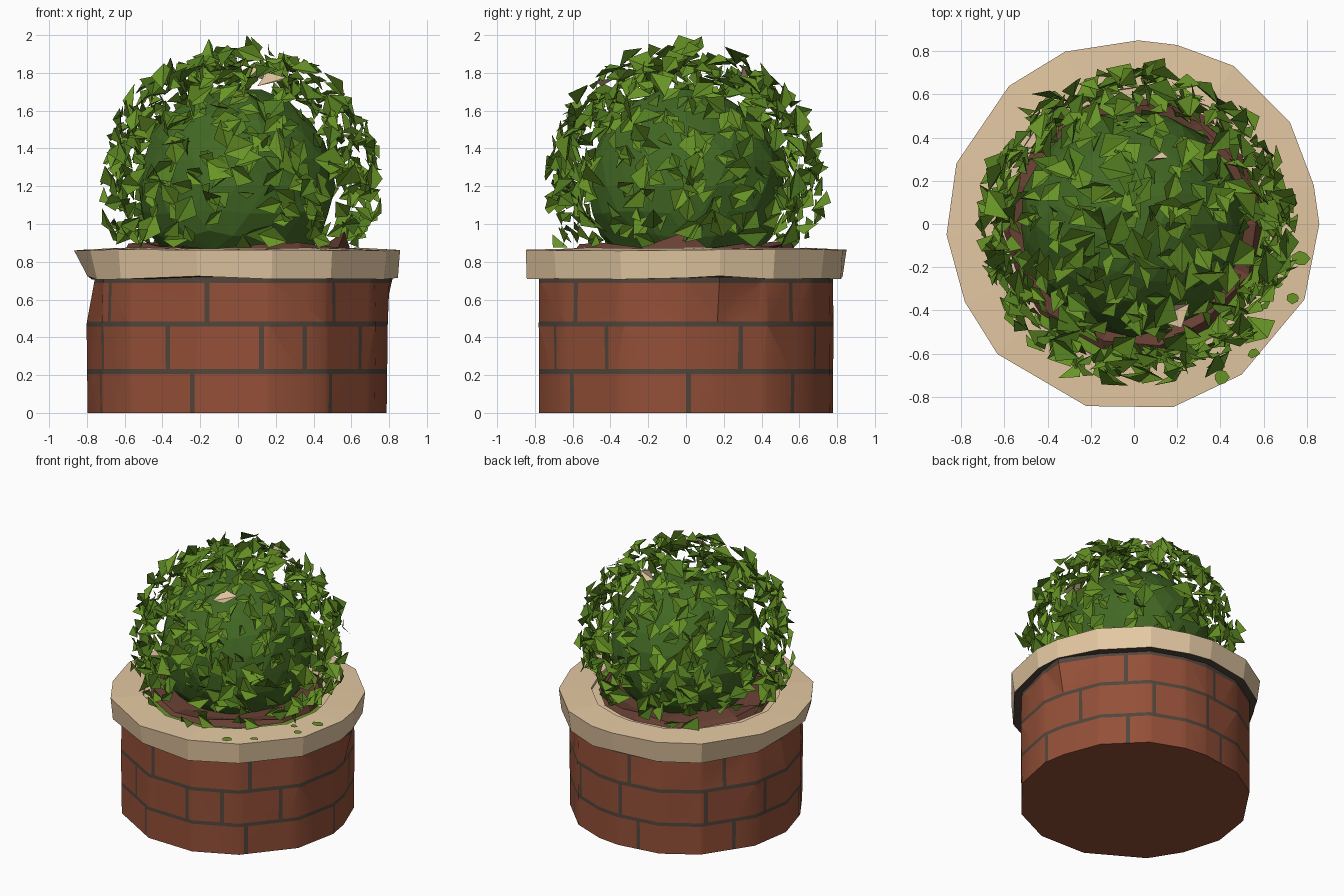
import bpy, bmesh, random
from math import sin, cos, pi, tau, radians
from mathutils import Vector

random.seed(7)
cube = bpy.data.objects.get("Cube")
if cube:
    bpy.data.objects.remove(cube)


def material(name, *srgb):
    mat = bpy.data.materials.new(name)
    col = [((c / 255 + 0.055) / 1.055) ** 2.4 for c in srgb] + [1.0]
    mat.diffuse_color = col
    mat.use_nodes = True
    bsdf = mat.node_tree.nodes["Principled BSDF"]
    bsdf.inputs["Base Color"].default_value = col
    bsdf.inputs["Roughness"].default_value = 0.9
    return mat


brick = material("brick red", 148, 80, 56)
mortar = material("dark mortar", 82, 70, 60)
stone = material("sandstone", 228, 200, 162)
earth = material("brown soil", 104, 64, 52)
core_green = material("deep green", 66, 104, 36)
leaf_green = material("leaf green", 104, 148, 38)
leaf_dark = material("dark leaf green", 82, 124, 32)


def finish(name, bm, mats, fix_normals=True, smooth=None):
    if fix_normals:
        bmesh.ops.recalc_face_normals(bm, faces=bm.faces)
    mesh = bpy.data.meshes.new(name)
    bm.to_mesh(mesh)
    bm.free()
    for m in mats:
        mesh.materials.append(m)
    if smooth:
        mesh.shade_smooth()
        mesh.set_sharp_from_angle(angle=radians(smooth))
    obj = bpy.data.objects.new(name, mesh)
    bpy.context.collection.objects.link(obj)
    return obj


def loft(rings, bottom=False, top=False, closed=False):
    """Skin a stack of equal-length point rings."""
    bm = bmesh.new()
    rows = [[bm.verts.new(p) for p in ring] for ring in rings]
    pairs = list(zip(rows, rows[1:]))
    if closed:
        pairs.append((rows[-1], rows[0]))
    n = len(rows[0])
    for k, (a, b) in enumerate(pairs):
        for i in range(n):
            j = (i + 1) % n
            bm.faces.new((a[i], a[j], b[j], b[i])).material_index = k
    if bottom:
        bm.faces.new(rows[0])
    if top:
        bm.faces.new(rows[-1])
    return bm


# Irregular hand-cut outline shared by the wall and its coping
OUTLINE = [(-.82, .28), (-.58, .64), (-.32, .80), (.02, .85), (.20, .83),
           (.46, .73), (.72, .47), (.83, .18), (.86, 0), (.79, -.35), (.50, -.70),
           (.18, -.85), (-.22, -.84), (-.63, -.60), (-.78, -.36), (-.87, -.05)]


def ring(scale, z, wobble=0.0, push={}):
    pts = []
    for i, (x, y) in enumerate(OUTLINE):
        s = scale * push.get(i, 1) + random.uniform(-wobble, wobble)
        pts.append(Vector((x * s, y * s, z + random.uniform(-wobble, wobble))))
    return pts


# Brick wall: a faceted drum, cut along the joints and painted by rule
wall = loft([ring(.915, 0), ring(.92, .47, .004),
             ring(.915, .72, 0, {7: 1.08, 8: 1.02, 15: .95, 0: .97})],
            bottom=True, top=True)
for f in wall.faces:
    f.material_index = 0
bmesh.ops.triangulate(wall, faces=wall.faces)

COURSES = [(0, .22, [-18, 39, 91, 137, 190, 240, 292]),
           (.22, .47, [-65, -29, 9, 27, 57, 112, 150, 180, 225, 258]),
           (.47, .70, [-12, 41, 136, 185, 235, 300])]
HALF = .013


def cut(co, no):
    bmesh.ops.bisect_plane(wall, geom=wall.verts[:] + wall.edges[:] + wall.faces[:],
                           plane_co=co, plane_no=no, dist=1e-5)


def joint_axes(deg):
    a = radians(deg)
    return Vector((sin(a), -cos(a), 0)), Vector((cos(a), sin(a), 0))


for low, high, joints in COURSES:
    for s in (-HALF, HALF):
        cut((0, 0, high + s), (0, 0, 1))
    for deg in joints:
        out, side = joint_axes(deg)
        for s in (-HALF, HALF):
            cut(side * s, side)
for f in wall.faces:
    c = f.calc_center_median()
    if abs(f.normal.z) > .8:
        continue
    for low, high, joints in COURSES:
        if abs(c.z - high) < HALF or c.z > .70:
            f.material_index = 1
        elif low < c.z < high:
            for deg in joints:
                out, side = joint_axes(deg)
                if c.dot(out) > 0 and abs(c.dot(side)) < HALF:
                    f.material_index = 1
finish("brick_wall", wall, [brick, mortar], smooth=32)

# Stone coping ring with a dark underside
coping = loft([ring(.80, .712), ring(.985, .715, .010, {15: .93, 0: .96, 14: .97}),
               ring(1, .862, .004), ring(.745, .872, .004), ring(.73, .79)], closed=True)
for f in coping.faces:
    f.material_index = 1 if f.material_index == 0 else 0
finish("stone_coping", coping, [stone, mortar])

# Crumpled soil mound, with a floor that is mossy towards the front
soil = loft([ring(.75, .856), ring(.69, .856, .004), ring(.66, .885, .02),
             ring(.54, .885, .025), ring(.2, .87)], top=True)
for f in soil.faces:
    c = f.calc_center_median()
    f.material_index = 0 if f.material_index else (1 if c.y < .5 * c.x - .1 else 2)
soil.verts.ensure_lookup_table()
soil.verts[2 * len(OUTLINE) + 8].co.z = .96
finish("soil", soil, [earth, leaf_green, stone])

# Moss spots on the coping
moss = bmesh.new()
for x, y, r in [(.55, -.60, .03), (.74, -.34, .035), (.77, -.16, .04),
                (.40, -.71, .04), (.66, -.28, .03)]:
    moss.faces.new([moss.verts.new((x + r * random.uniform(.6, 1.2) * cos(k * tau / 7),
                                    y + r * random.uniform(.5, 1) * sin(k * tau / 7), .879))
                    for k in range(7)])
finish("moss_spots", moss, [leaf_green])

# Faceted core of the bush
core = bmesh.new()
bmesh.ops.create_icosphere(core, subdivisions=3, radius=.52)
for v in core.verts:
    v.co *= random.uniform(.98, 1.02)
    v.co += Vector((-.01, 0, 1.2))
finish("bush_core", core, [core_green])

# Shell of folded leaves, spread evenly by the golden angle, thinner low down
leaves = bmesh.new()
CENTRE = Vector((.015, -.015, 1.22))
COUNT = 530
for i in range(COUNT):
    h = 1 - 1.47 * (i + .5) / COUNT
    if h < -.15 and random.random() < .3:
        continue
    a = i * pi * (3 - 5 ** .5) + random.uniform(-.2, .2)
    w = (1 - h * h) ** .5
    radial = Vector((w * cos(a), w * sin(a), h))
    pos = CENTRE + radial * random.uniform(.61, .73)
    jitter = Vector([random.uniform(-.8, .8) for _ in range(3)])
    normal = (radial + jitter).normalized()
    along = normal.cross(Vector([random.uniform(-1, 1) for _ in range(3)])).normalized()
    across = normal.cross(along)
    size = random.uniform(.045, .09)
    base, tip = pos - along * size, pos + along * size * 1.1
    left = pos + across * size * random.uniform(.5, 1) + normal * size * .4
    right = pos - across * size * random.uniform(.5, 1) + normal * size * .4
    vs = []
    for p in (base, left, tip, right):
        p.z = min(max(p.z, .875), 2.0)
        vs.append(leaves.verts.new(p))
    shade = 2 if random.random() < .01 else int(random.random() < .35)
    for tri in ((0, 2, 1), (0, 3, 2)):
        leaves.faces.new([vs[k] for k in tri]).material_index = shade
finish("leaves", leaves, [leaf_green, leaf_dark, stone], fix_normals=False)
